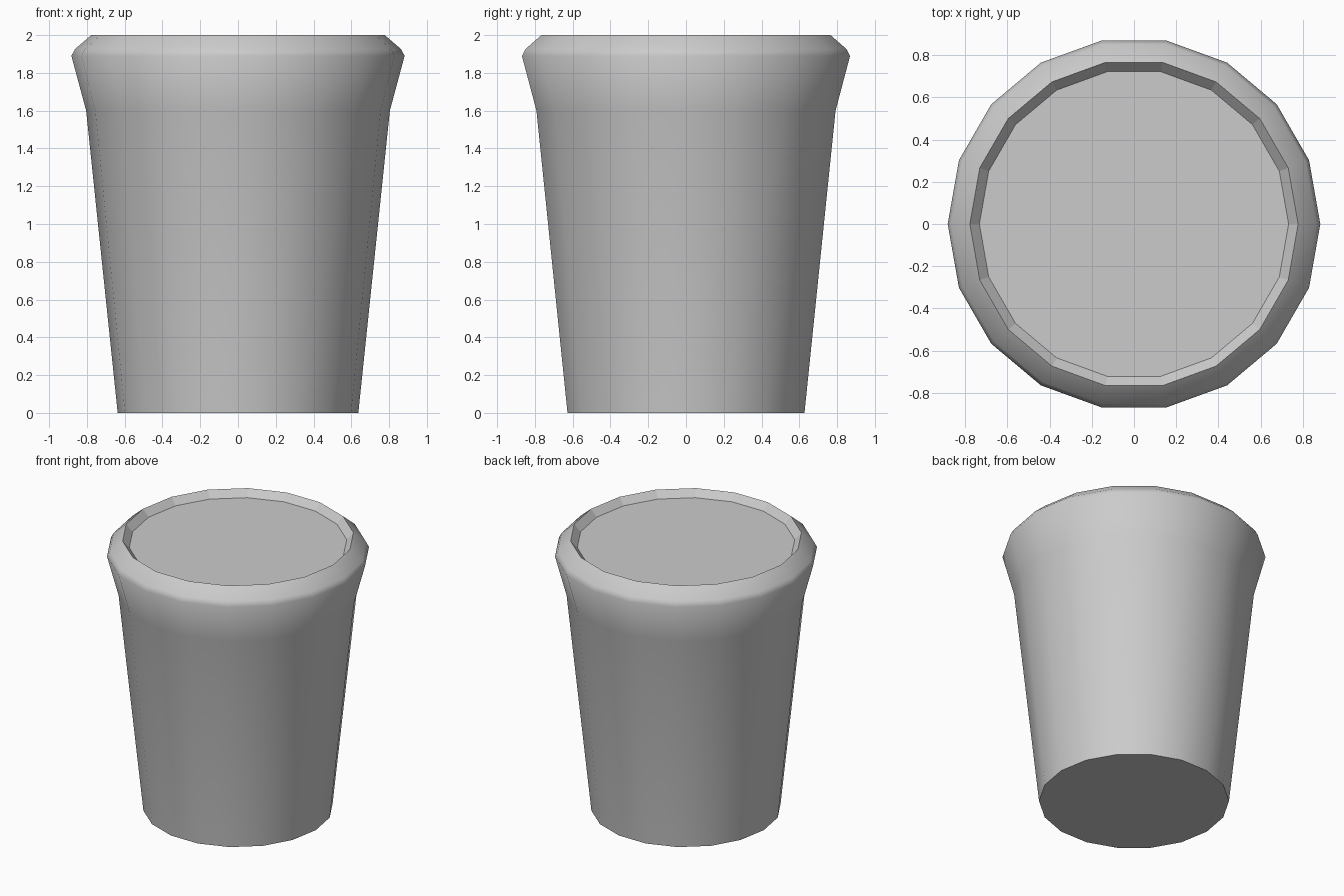
import bpy, bmesh
from math import cos, sin, tau

if "Cube" in bpy.data.objects:
    bpy.data.objects.remove(bpy.data.objects["Cube"])

SIDES = 18


def ring(bm, radius, z):
    return [bm.verts.new((radius * cos(tau * i / SIDES), radius * sin(tau * i / SIDES), z))
            for i in range(SIDES)]


def bridge(bm, lower, upper, smooth):
    for i in range(SIDES):
        j = (i + 1) % SIDES
        face = bm.faces.new((lower[i], lower[j], upper[j], upper[i]))
        face.smooth = smooth


# Tapered cup wall with flared, rounded rim: (radius, height)
outer = [(0.637, 0), (0.804, 1.6), (0.882, 1.89), (0.864, 1.925), (0.777, 2.0)]

bm = bmesh.new()
rings = [ring(bm, r, z) for r, z in outer]
for lower, upper in zip(rings, rings[1:]):
    bridge(bm, lower, upper, True)
bm.faces.new(rings[0][::-1])

# Flat-faceted inner lip and the level surface filling the cup
surface = ring(bm, 0.732, 1.95)
bridge(bm, rings[-1], surface, False)
bm.faces.new(surface)

# Crisp edges at the base and the mouth
for loop in (rings[0], rings[-1], surface):
    for i in range(SIDES):
        bm.edges.get((loop[i], loop[(i + 1) % SIDES])).smooth = False

bmesh.ops.recalc_face_normals(bm, faces=bm.faces)
mesh = bpy.data.meshes.new("cup")
bm.to_mesh(mesh)
bm.free()
cup = bpy.data.objects.new("cup", mesh)
bpy.context.collection.objects.link(cup)
